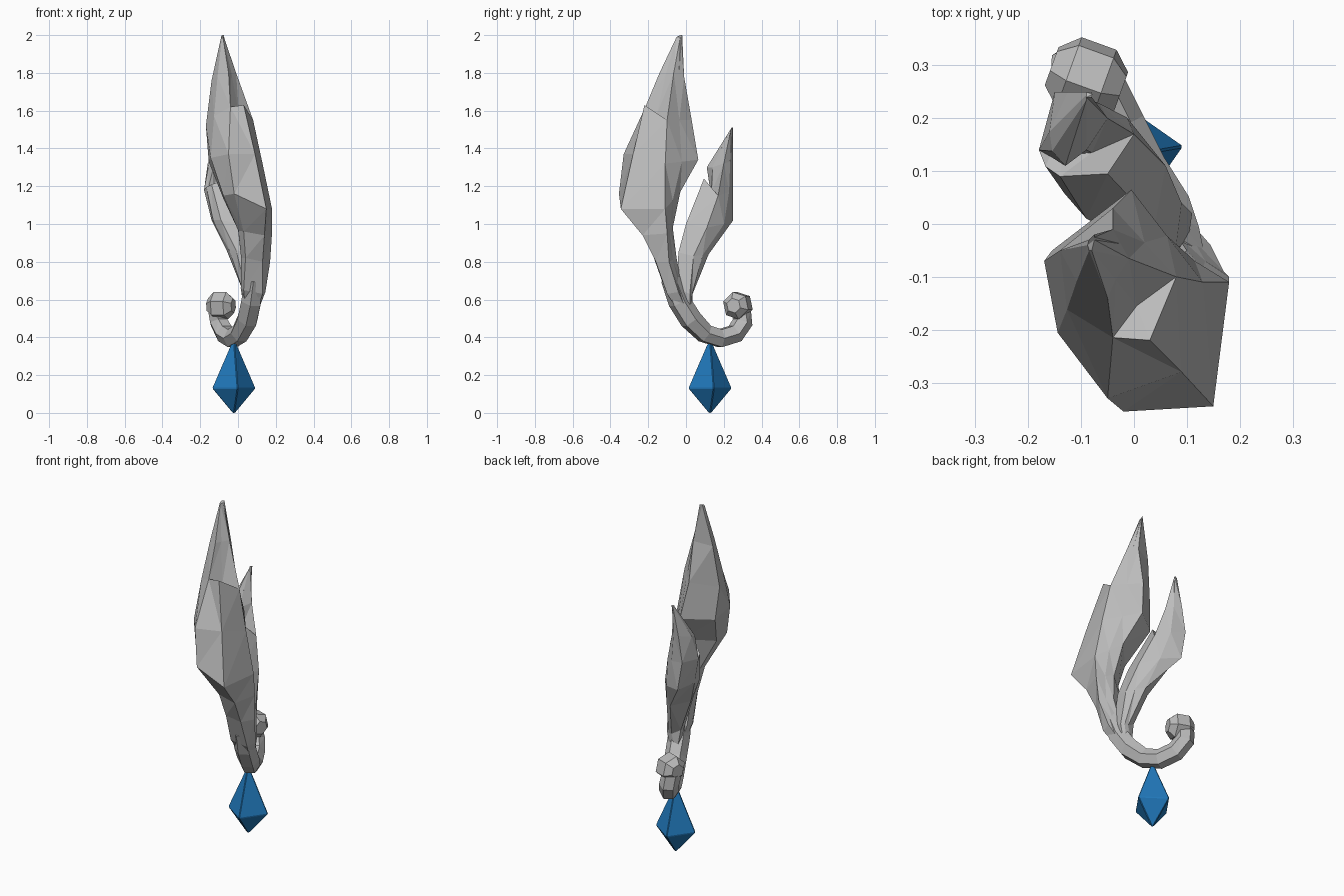
import bpy, bmesh, math
from mathutils import Vector

if "Cube" in bpy.data.objects:
    bpy.data.objects.remove(bpy.data.objects["Cube"], do_unlink=True)


def make_material(name, rgb):
    mat = bpy.data.materials.new(name)
    mat.use_nodes = True
    color = (*rgb, 1)
    mat.diffuse_color = color
    mat.node_tree.nodes["Principled BSDF"].inputs["Base Color"].default_value = color
    return mat


grey = make_material("pale_grey", (0.5, 0.5, 0.5))
blue = make_material("gem_blue", (0.015, 0.19, 0.5))
UP = Vector((0, 0, 1))


def loft(name, rings, mat):
    """Skin a stack of equal-sized rings, close both ends, keep flat shading."""
    bm = bmesh.new()
    loops = [[bm.verts.new(p) for p in ring] for ring in rings]
    count = len(loops[0])
    for low, high in zip(loops, loops[1:]):
        for i in range(count):
            j = (i + 1) % count
            bm.faces.new((low[i], low[j], high[j], high[i]))
    bm.faces.new(loops[0])
    bm.faces.new(loops[-1])
    bmesh.ops.triangulate(bm, faces=bm.faces[:])
    bmesh.ops.remove_doubles(bm, verts=bm.verts, dist=0.0005)
    bmesh.ops.recalc_face_normals(bm, faces=bm.faces)
    mesh = bpy.data.meshes.new(name)
    bm.to_mesh(mesh)
    bm.free()
    mesh.materials.append(mat)
    obj = bpy.data.objects.new(name, mesh)
    bpy.context.collection.objects.link(obj)
    return obj


def circle(center, u, v, radius, sides, turn=0):
    """Regular ring of points in the plane of u and v."""
    angles = (turn + math.tau * k / sides for k in range(sides))
    return [center + (u * math.cos(a) + v * math.sin(a)) * radius for a in angles]


def swell(a, b, amount):
    """Point between two ridges, pushed outward in proportion to their gap."""
    return (a + b) / 2 + (b - a).cross(UP) * amount


def leaf(name, sections, notch, steps, back_swell, left_swell):
    """Ridged blade; right above the notch section some ridges step inward.
    Ridge order: front left, front right, right, back, left (hundredths)."""
    rings = [[Vector(p) / 100 for p in section] for section in sections]
    stepped = list(rings[notch])
    for ridge, point in steps.items():
        stepped[ridge] = Vector(point) / 100
    rings.insert(notch + 1, stepped)
    full = [[fl, fr, right, swell(right, back, back_swell), back, left,
             swell(left, fl, left_swell)] for fl, fr, right, back, left in rings]
    return loft(name, full, grey)


# Tall front leaf, rooted inside the stem
leaf("tall_leaf", [
    [(4, -4, 55), (10, -4, 54), (11, 0, 55), (7, 1, 57), (3, 0, 57)],
    [(3, -11, 65), (13, -10, 63), (14.5, -4, 64), (8, -2, 67), (2, -4, 67)],
    [(4, -17, 82), (13, -16, 80), (17, -9, 80), (10, -5, 82), (2, -8, 82)],
    [(3, -22, 96), (14, -23, 94), (18, -10, 95), (8, -7, 98), (0, -13, 97)],
    [(-2, -35.5, 116), (15, -34.5, 108), (18, -11, 108), (5, -3, 117), (-8, -17, 114)],
    [(-5, -33, 137), (9, -28, 137), (13, -11, 132), (-0.5, 6.5, 134), (-15.5, -5, 133)],
    [(-4, -21.5, 162), (3, -22, 163), (8, -10, 155), (-4, 3, 155), (-17, -7, 152)],
    [(-5, -14, 180), (-3.5, -10.5, 180), (-1, -6.5, 180), (-4, -1, 178), (-14, -5, 176)],
    [(-8.5, -5, 199), (-8, -5, 199), (-7.5, -3, 199), (-7.5, -2, 200), (-8.5, -3, 200)],
], 6, {1: (0.5, -15.5, 158)}, 0, 0.15)

# Short rear leaf
leaf("short_leaf", [
    [(5, -1, 53), (9, -1, 53), (9, 2, 53), (6, 3, 53), (4, 3, 53)],
    [(4, -4, 66), (10, -5, 66), (11, 2, 63), (7, 3.5, 63), (2, 2, 66)],
    [(-1, -3, 86), (8, -4, 85), (9, 4, 83), (2, 12, 84), (-6, 4, 86)],
    [(-9, 1, 102), (4, 0, 100), (6, 11, 98), (-12, 25, 102), (-14, 12, 102)],
    [(-14, 9, 121), (-5, 9.5, 124), (0, 17, 115), (-15, 25, 119), (-18, 14, 118)],
    [(-13, 11, 130), (-9, 14, 130), (-5, 20, 132), (-12.5, 25, 134), (-16, 17.5, 132)],
    [(-9, 23.5, 150), (-9, 24, 151), (-8, 24, 151), (-8, 25, 151), (-9, 25, 150)],
], 4, {0: (-13.5, 13, 118), 1: (-8, 13.5, 117)}, 0.12, 0.15)

# Curled stem: a six-sided tube swept along a tapering hook
path = [Vector(p) / 100 for p in [
    (8.5, -8, 71), (7, -3.5, 59), (5, 2.5, 49.5), (1, 10, 42), (-3, 18, 39.5),
    (-7, 26, 42), (-10, 30, 48), (-11, 29, 54)]]
side = Vector((0.87, 0.45, 0)).normalized()
rings = []
for i, point in enumerate(path):
    ahead = path[min(i + 1, len(path) - 1)]
    behind = path[max(i - 1, 0)]
    normal = (ahead - behind).cross(side).normalized()
    radius = (0.054, 0.06)[0 < i < 3]
    rings.append(circle(point, side, normal, radius, 6))
loft("curled_stem", rings, grey)

# Faceted knob at the end of the curl: a bead with chamfered ends
axis = Vector((0.94, -0.34, 0)).normalized()
center = Vector((-0.09, 0.275, 0.568))
loft("curl_knob", [circle(center + axis * offset, axis.cross(UP), UP, radius, 6, 0.3)
                   for offset, radius in ((-0.07, 0.04), (-0.035, 0.074),
                                          (0.035, 0.074), (0.07, 0.04))], grey)

# Hanging gem: a four-sided double pyramid with narrow edge bevels
gem = loft("hanging_gem", [
    circle(Vector((-0.022, 0.127, height)), Vector((1, 0, 0)), Vector((0, 1, 0)),
           radius, 4, math.radians(10))
    for radius, height in ((0.008, 0), (0.118, 0.13), (0.015, 0.365))], blue)
bevel = gem.modifiers.new("edge_bevel", 'BEVEL')
bevel.width = 0.004
bevel.segments = 1
